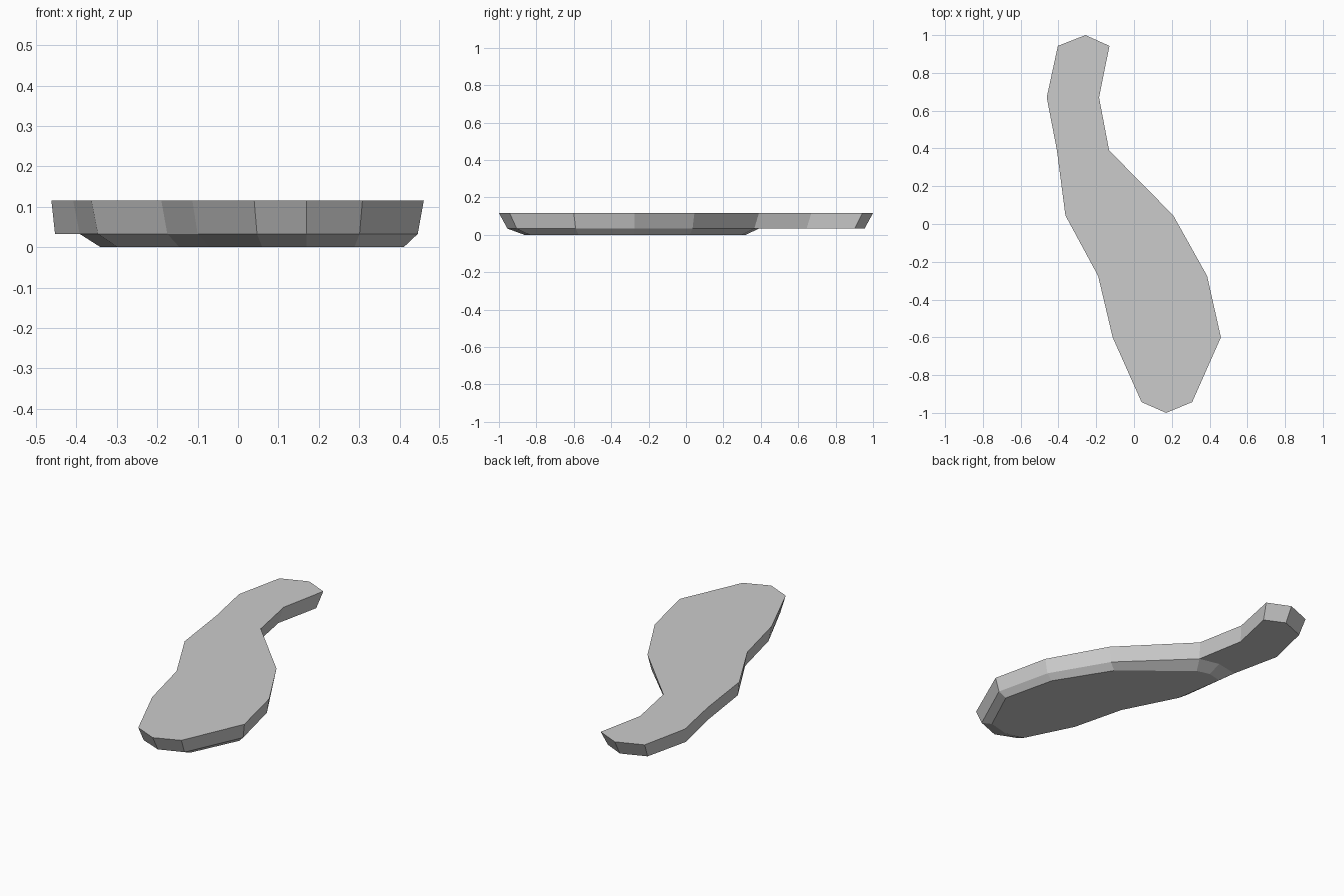
import bpy
import bmesh

cube = bpy.data.objects.get("Cube")
if cube:
    bpy.data.objects.remove(cube, do_unlink=True)

# One plain grey for the whole slab
grey = bpy.data.materials.new("light grey")
grey.use_nodes = True
colour = (0.6, 0.6, 0.6, 1)
grey.diffuse_color = colour
grey.node_tree.nodes["Principled BSDF"].inputs["Base Color"].default_value = colour

# Outline levels: front tip, rows of (y, left edge, right edge), back tip
TOP = [(0.17, -1.0),
       [(-0.943, 0.04, 0.308), (-0.6, -0.113, 0.46), (-0.275, -0.19, 0.387),
        (0.045, -0.363, 0.208), (0.39, -0.408, -0.132), (0.67, -0.462, -0.185),
        (0.943, -0.403, -0.13)],
       (-0.257, 1.0)]
MIDDLE = [(0.17, -0.955),
          [(-0.905, 0.047, 0.301), (-0.59, -0.1, 0.445), (-0.275, -0.175, 0.372),
           (0.035, -0.347, 0.19), (0.365, -0.392, -0.15), (0.645, -0.453, -0.2),
           (0.902, -0.393, -0.145)],
          (-0.257, 0.955)]
BOTTOM = [(0.17, -0.865),
          [(-0.835, 0.06, 0.288), (-0.575, -0.07, 0.41), (-0.278, -0.145, 0.34),
           (0.02, -0.297, 0.155), (0.3, -0.34, -0.185)],
          (-0.26, 0.32)]
Z_TOP, Z_MIDDLE, Z_BOTTOM = 0.116, 0.033, 0.0


def outline(bm, level, z):
    """Anticlockwise ring of vertices: front tip, +x side, back tip, -x side."""
    front, rows, back = level
    points = [front] + [(r, y) for y, l, r in rows] + [back]
    points += [(l, y) for y, l, r in reversed(rows)]
    return [bm.verts.new((x, y, z)) for x, y in points]


def skirt(bm, lower, upper):
    for i in range(len(lower)):
        j = (i + 1) % len(lower)
        bm.faces.new((lower[i], lower[j], upper[j], upper[i]))


bm = bmesh.new()
top = outline(bm, TOP, Z_TOP)
middle = outline(bm, MIDDLE, Z_MIDDLE)
bottom = outline(bm, BOTTOM, Z_BOTTOM)

# Flat top and sloping side walls
bm.faces.new(top)
skirt(bm, middle, top)

# Deeper body under the wide part, closed by a short bevel at the neck
body_rows = len(BOTTOM[1])
neck_tip = bm.verts.new((-0.265, 0.39, Z_MIDDLE))
body = middle[:body_rows + 1] + [neck_tip] + middle[-body_rows:]
skirt(bm, bottom, body)
bm.faces.new(reversed(bottom))

# Flat underside of the narrow end
neck = middle[body_rows:len(middle) - body_rows + 1] + [neck_tip]
bm.faces.new(reversed(neck))
bmesh.ops.recalc_face_normals(bm, faces=bm.faces)

mesh = bpy.data.meshes.new("curved_slab")
bm.to_mesh(mesh)
bm.free()
mesh.materials.append(grey)
slab = bpy.data.objects.new("curved_slab", mesh)
bpy.context.collection.objects.link(slab)
